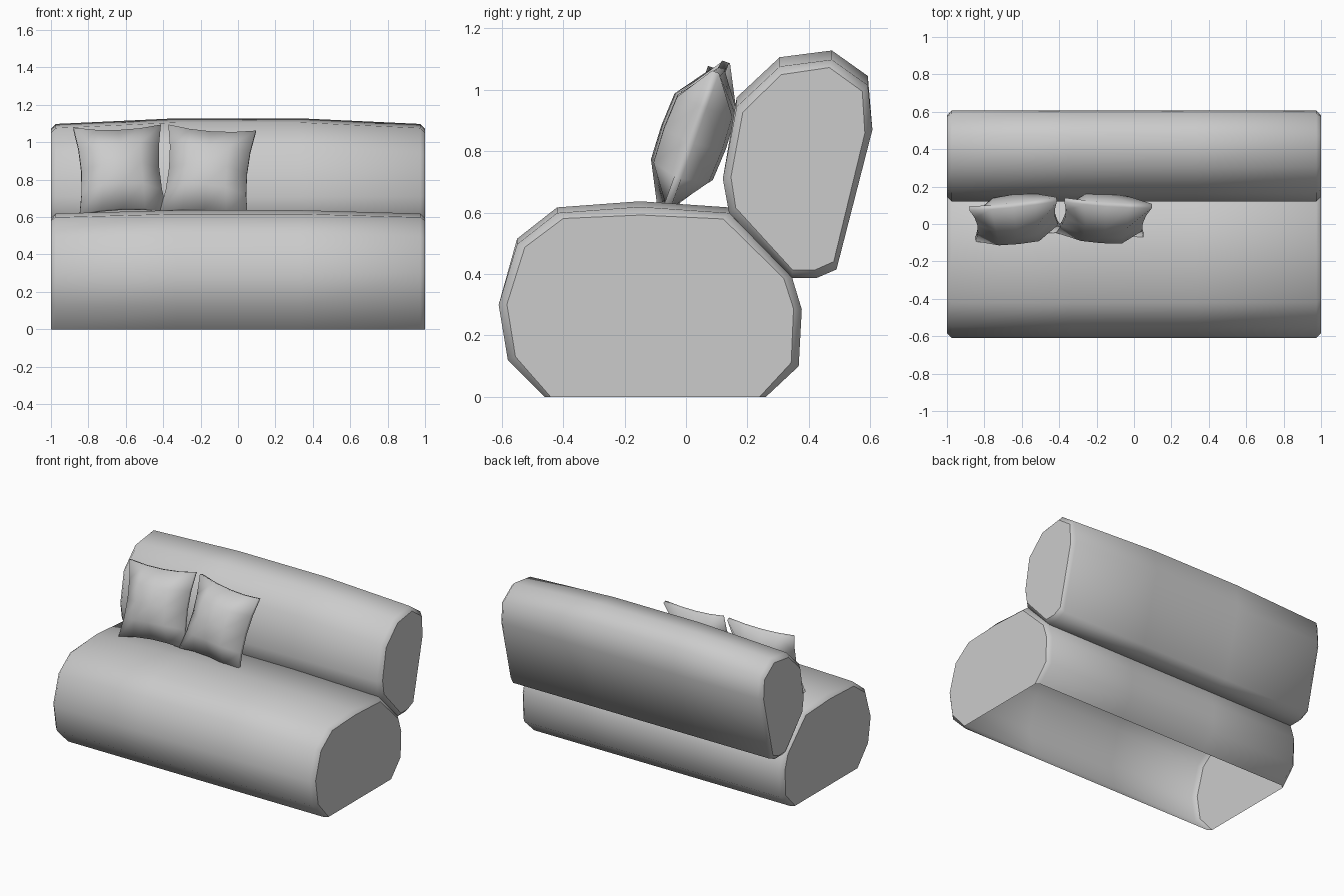
import bpy, bmesh
from math import radians
from mathutils import Vector

cube = bpy.data.objects.get("Cube")
if cube:
    bpy.data.objects.remove(cube, do_unlink=True)

fabric = bpy.data.materials.new("grey fabric")
fabric.use_nodes = True
GREY = (0.6, 0.6, 0.6, 1)
fabric.diffuse_color = GREY
fabric.node_tree.nodes["Principled BSDF"].inputs["Base Color"].default_value = GREY


def finish(bm, name):
    bmesh.ops.recalc_face_normals(bm, faces=bm.faces)
    for f in bm.faces:
        f.smooth = True
    mesh = bpy.data.meshes.new(name)
    bm.to_mesh(mesh)
    bm.free()
    mesh.materials.append(fabric)
    obj = bpy.data.objects.new(name, mesh)
    bpy.context.collection.objects.link(obj)
    return obj


def bolster(name, profile, crown, crown_from, open_base=False):
    """Long upholstered body: a side profile swept along x, sagging and bevelled at the ends."""
    bm = bmesh.new()
    centre = sum((Vector(p) for p in profile), Vector((0, 0))) / len(profile)
    rings = []
    for x in (-1, -0.975, -0.33, 0.33, 0.975, 1):
        ring = []
        for y, z in profile:
            p = Vector((y, z))
            if abs(x) > 0.5 and z > crown_from:
                p.y -= crown
            if abs(x) == 1:
                p += (centre - p).normalized() * 0.027
                if z == 0:
                    p.y = 0
            ring.append(bm.verts.new((x, p.x, p.y)))
        rings.append(ring)
    n = len(profile)
    for a, b in zip(rings, rings[1:]):
        for i in range(n - 1 if open_base else n):
            j = (i + 1) % n
            bm.faces.new((a[i], a[j], b[j], b[i]))
    # Flat end caps with crisp borders
    for ring in (rings[0], rings[-1]):
        cap = bm.faces.new(ring)
        for e in cap.edges:
            e.smooth = False
    return finish(bm, name)


def cushion(name, location, tilt, roll, yaw):
    """Square scatter cushion: puffed middle, pulled-out corners, thin seam."""
    bm = bmesh.new()
    bmesh.ops.create_grid(bm, x_segments=4, y_segments=4, size=1)
    front = list(bm.verts)
    ext = bmesh.ops.extrude_face_region(bm, geom=bm.faces[:], use_keep_orig=True)
    back = [g for g in ext["geom"] if isinstance(g, bmesh.types.BMVert)]
    for verts, side in ((front, 1), (back, -1)):
        for v in verts:
            a, b = v.co.x, v.co.y
            puff = 0.012 + 0.095 * (1 - a ** 4) * (1 - b ** 4)
            v.co = (0.235 * a * (0.89 + 0.11 * b * b),
                    0.245 * b * (0.91 + 0.09 * a * a), side * puff)
    obj = finish(bm, name)
    obj.location = location
    obj.rotation_euler = [radians(d) for d in (90 - tilt, roll, yaw)]
    return obj


# Seat, hollow underneath
bolster("seat", [(-0.46, 0), (-0.58, 0.12), (-0.61, 0.3), (-0.55, 0.515), (-0.42, 0.617),
                 (-0.15, 0.637), (0.14, 0.617), (0.345, 0.39), (0.377, 0.285),
                 (0.367, 0.1), (0.26, 0)], 0.018, 0.45, open_base=True)

# Backrest
bolster("backrest", [(0.345, 0.387), (0.14, 0.6), (0.12, 0.71), (0.165, 0.975), (0.305, 1.106),
                     (0.475, 1.128), (0.592, 1.045), (0.607, 0.87), (0.49, 0.415),
                     (0.425, 0.387)], 0.03, 0.9)

# Scatter cushions
cushion("right_cushion", (-0.63, 0.025, 0.852), 20, -2, 6)
cushion("middle_cushion", (-0.16, 0.03, 0.845), 20, 4, -4)
